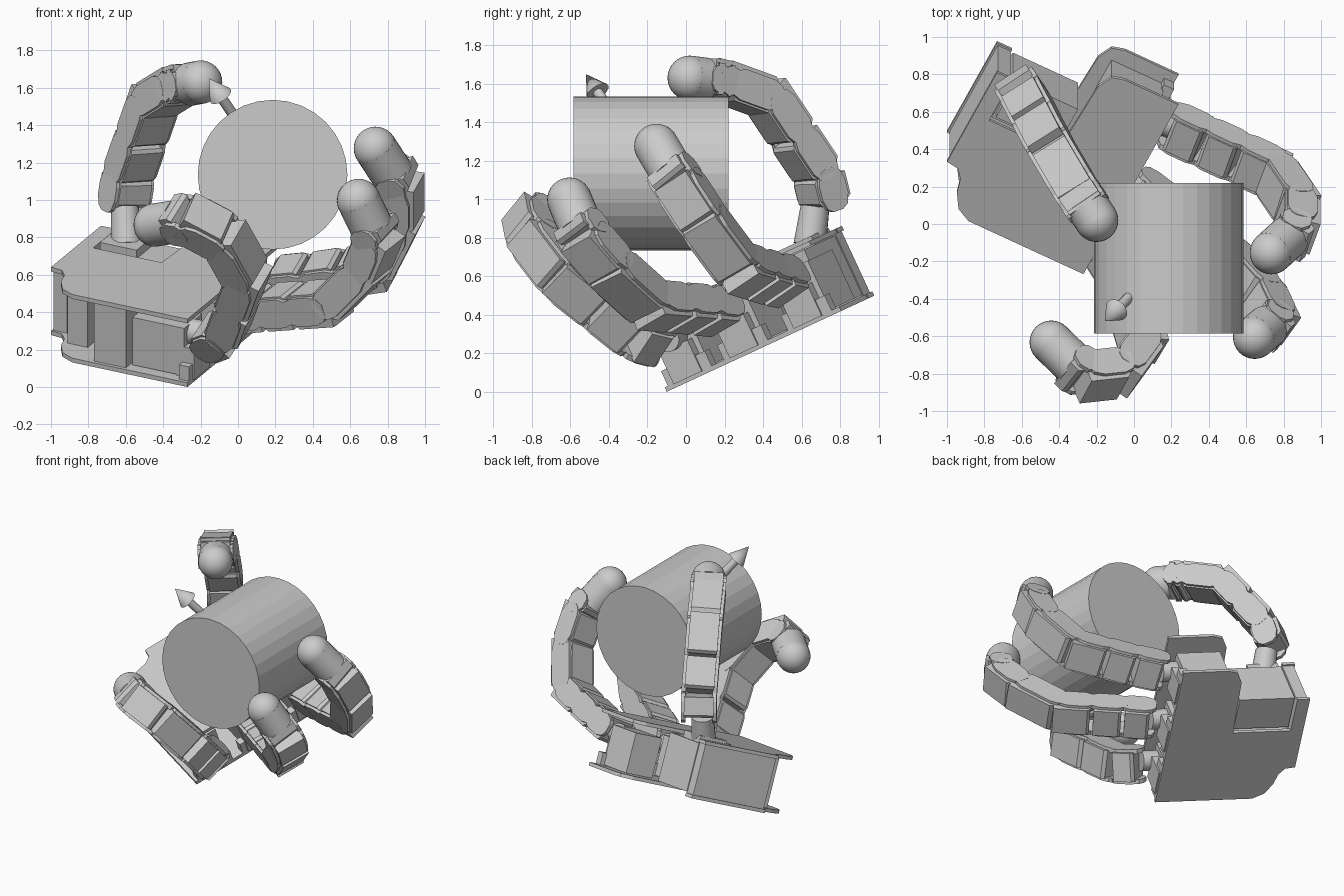
import bpy, bmesh, math
from mathutils import Vector, Matrix

if "Cube" in bpy.data.objects:
    bpy.data.objects.remove(bpy.data.objects["Cube"])

# Palm frame: U towards the fingers, V across the knuckles, N out of the palm
N = Vector((0, -0.42, 0.907)).normalized()
U = Vector((0.89, -0.41, -0.19))
U = (U - N * U.dot(N)).normalized()
V = N.cross(U)
O = Vector((-0.27, -0.10, 0.0))


def palm(u, v, n):
    return O + U * u + V * v + N * n


def frame(origin, a, b, c):
    m = Matrix((a, b, c)).transposed().to_4x4()
    m.translation = origin
    return m


PALM = frame(O, U, V, N)


def finish(name, bm, matrix, smooth=False):
    bm.transform(matrix)
    bmesh.ops.recalc_face_normals(bm, faces=bm.faces)
    mesh = bpy.data.meshes.new(name)
    bm.to_mesh(mesh)
    bm.free()
    ob = bpy.data.objects.new(name, mesh)
    bpy.context.collection.objects.link(ob)
    if smooth:
        for p in mesh.polygons:
            p.use_smooth = True
        mesh.set_sharp_from_angle(angle=math.radians(35))
    return ob


def prism(name, outline, z0, z1, matrix):
    bm = bmesh.new()
    face = bm.faces.new([bm.verts.new((x, y, z0)) for x, y in outline])
    bottom = bmesh.ops.extrude_face_region(bm, geom=[face], use_keep_orig=True)["geom"]
    bmesh.ops.translate(bm, vec=(0, 0, z1 - z0),
                        verts=[g for g in bottom if isinstance(g, bmesh.types.BMVert)])
    return finish(name, bm, matrix)


def block(name, lo, hi, matrix=PALM):
    return prism(name, [(lo[0], lo[1]), (hi[0], lo[1]), (hi[0], hi[1]), (lo[0], hi[1])],
                 lo[2], hi[2], matrix)


def rod(name, p, q, r1, r2, sides, smooth=False):
    bm = bmesh.new()
    bmesh.ops.create_cone(bm, cap_ends=True, segments=sides, radius1=r1, radius2=r2,
                          depth=(q - p).length)
    rot = (q - p).to_track_quat('Z', 'Y').to_matrix().to_4x4()
    return finish(name, bm, Matrix.Translation((p + q) / 2) @ rot, smooth)


def link(name, p, q, w, end):
    """Servo body (outer side at -y, square outer corner) between two rounded side plates."""
    a = (q - p).normalized()
    w = (w - a * w.dot(a)).normalized()
    m = frame(p, a, w.cross(a), w)
    n = (q - p).length
    body = [(.012, -.085), (.03, -.108), (n + end, -.108), (n + end, .01), (n - .012, .075),
            (n - .03, .09), (.03, .09), (.012, .075)]
    prism(name + "_servo", body, -.10, .10, m)
    e, c = .03, .045
    plate = [(-e, -.03), (-e + .02, -.065), (c, -.085), (n - c, -.085), (n + e - .02, -.065),
             (n + e, -.03), (n + e, .03), (n + e - .02, .06), (n - c, .08), (c, .08),
             (-e + .02, .06), (-e, .03)]
    for s in (-1, 1):
        prism(name + "_side_plate", plate, s * .09, s * .12, m)


def finger(name, pts):
    w = (pts[2] - pts[0]).cross(pts[-1] - pts[2]).normalized()
    for i in range(len(pts) - 2):
        p, q = pts[i], pts[i + 1]
        if (q - p).length > .36:
            mid = p.lerp(q, .5)
            link(f"{name}_link_{i}a", p, mid, w, -.012)
            link(f"{name}_link_{i}b", mid, q, w, .05)
        else:
            link(f"{name}_link_{i}", p, q, w, .04 if i else -.012)
    # fingertip mount and round rubber tip
    p, tip = pts[-2], pts[-1]
    link(name + "_tip_mount", p, p.lerp(tip, .35), w, 0)
    rod(name + "_tip_sleeve", p.lerp(tip, .3), tip, .116, .116, 32, True)
    bm = bmesh.new()
    bmesh.ops.create_uvsphere(bm, u_segments=32, v_segments=16, radius=.116)
    finish(name + "_tip", bm, Matrix.Translation(tip), True)


# Palm plates
outline = [(0, 0), (-.69, 0), (-.77, .04), (-.82, .12), (-.84, .20), (-.88, .25), (-.95, .26),
           (-.95, .85), (-.86, .85), (-.86, .58), (-.45, .58), (-.43, 1.02), (-.39, 1.10),
           (-.32, 1.12), (0, 1.12)]
prism("palm_back_plate", outline, 0, .025, PALM)
prism("palm_front_plate", outline, .375, .40, PALM)

# Palm interior
block("wrist_wall", (-.94, .27, .01), (-.86, .84, .395))
block("controller_housing", (-.85, .26, .02), (-.42, .57, .38))
block("side_wall", (-.57, .02, .02), (-.38, .25, .38))
block("corner_post", (-.80, .16, .02), (-.68, .27, .38))
block("thumb_servo", (-.85, .59, .03), (-.46, .84, .37))
block("thumb_servo_cap", (-.84, .62, .36), (-.62, .83, .42))

# Knuckle servos with stepped horns
for i, v in enumerate((.16, .52, .93)):
    block(f"knuckle_servo_{i}", (-.36, v - .10, .03), (-.05, v + .11, .31))
    block(f"knuckle_step_{i}", (-.10, v - .10, .02), (.01, v + .08, .20))
    block(f"knuckle_foot_{i}", (-.06, v - .14, .02), (.00, v + .14, .11))
    rod(f"knuckle_horn_{i}", palm(-.06, v, .25), palm(.06, v, .25), .07, .07, 20, True)

# Fingers curled around the cylinder
finger("outer_finger", [palm(*c) for c in (
    (.05, .93, .26), (.24, .95, .31), (.63, 1.0, .43), (.765, 1.0, .72), (.78, .97, .95),
    (.675, .89, 1.18))])
finger("middle_finger", [palm(*c) for c in (
    (.05, .52, .26), (.23, .50, .32), (.63, .45, .45), (.84, .437, .698), (.926, .415, .90),
    (.834, .379, 1.117))])
finger("inner_finger", [palm(*c) for c in (
    (.06, .13, .25), (.19, .07, .34), (.385, -.07, .765), (.31, -.17, 1.01),
    (.13, -.235, 1.11), (-.10, -.184, 1.01))])

# Thumb on its swivel mount
finger("thumb", [Vector(c) for c in (
    (-.61, .72, .97), (-.585, .68, 1.13), (-.45, .42, 1.52), (-.32, .20, 1.60),
    (-.28, .14, 1.615), (-.20, .02, 1.63))])
rod("thumb_swivel", palm(-.74, .74, .38), Vector((-.605, .67, .96)), .085, .075, 20, True)

# Held cylinder and its direction arrow
rod("held_cylinder", Vector((.185, .22, 1.135)), Vector((.185, -.585, 1.135)), .40, .40, 32)
centre, tip = Vector((.185, -.18, 1.135)), Vector((-.155, -.52, 1.65))
neck = centre.lerp(tip, .82)
rod("arrow_shaft", centre, neck, .028, .028, 16, True)
rod("arrow_head", neck, tip, .065, 0, 16, True)
